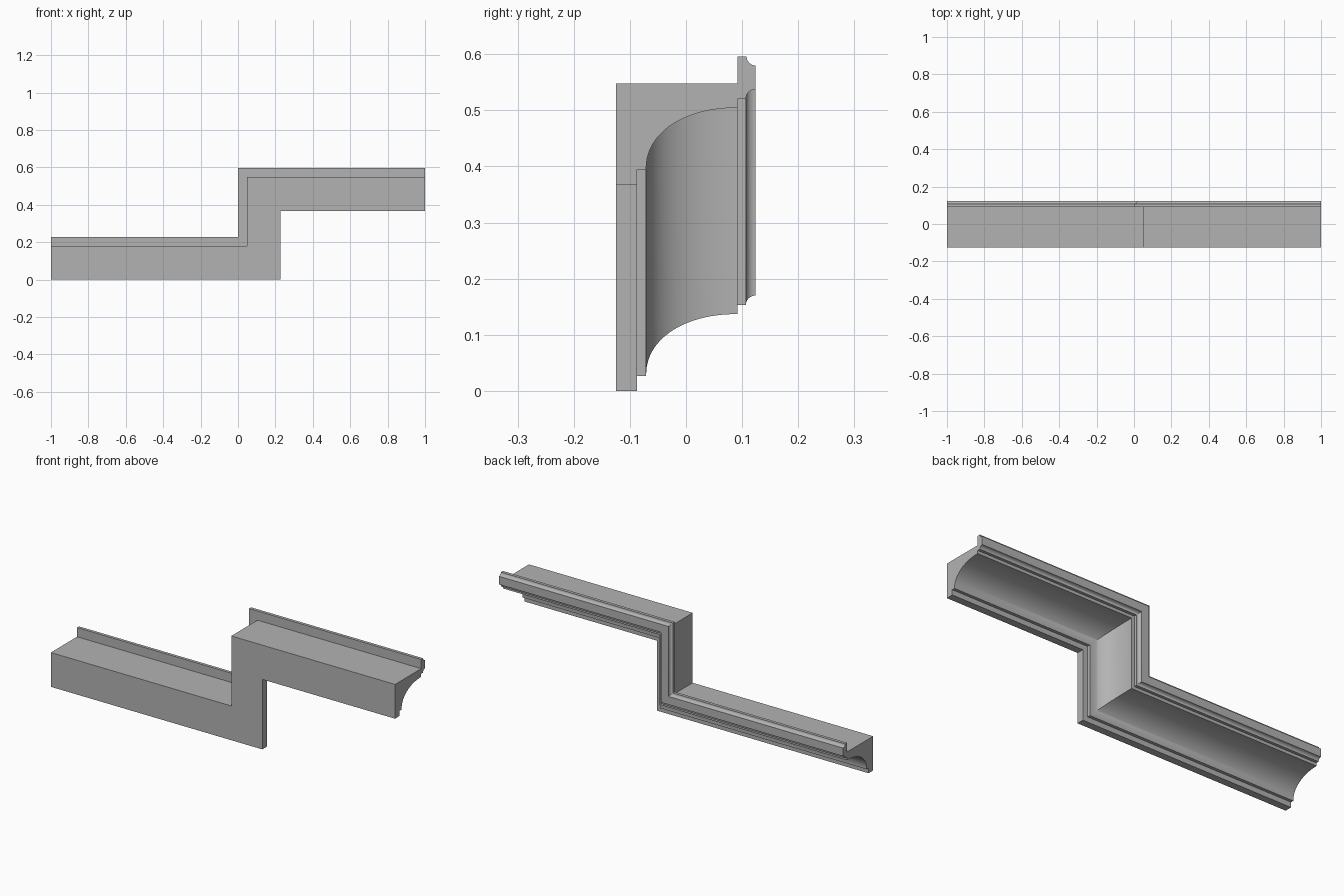
import bpy, bmesh
from math import sin, cos, pi, radians

cube = bpy.data.objects.get("Cube")
if cube:
    bpy.data.objects.remove(cube, do_unlink=True)

DEPTH = 0.2285   # width of the moulding across its run
RISE = 0.3675    # height of the step


def cove(y0, z0, y1, z1, steps, power=2.0):
    """Concave quarter curve: leaves the start upright, arrives level."""
    e = 2 / power
    return [(y1 - (y1 - y0) * cos(t) ** e, z0 + (z1 - z0) * sin(t) ** e)
            for t in (pi / 2 * i / steps for i in range(steps + 1))]


# Cross-section as (y, distance from the lower edge)
profile = [(-0.125, 0), (-0.087, 0), (-0.087, 0.027), (-0.071, 0.027)]
profile += cove(-0.071, 0.0285, 0.092, 0.137, 28, 2.12)
profile += [(0.092, 0.153), (0.107, 0.153)]
profile += cove(0.107, 0.1545, 0.124, 0.17, 8)
profile += reversed(cove(0.108, DEPTH, 0.124, 0.2125, 8))
profile += [(0.092, DEPTH), (0.092, 0.18), (-0.125, 0.18)]


def station_points(d):
    """Mitred path of the step for a line at distance d from the edge."""
    x = DEPTH - d
    return [(-1, d), (x, d), (x, RISE + d), (1, RISE + d)]


# Sweep the cross-section along the stepped path
bm = bmesh.new()
lines = [[bm.verts.new((x, y, z)) for x, z in station_points(d)]
         for y, d in profile]
for i, a in enumerate(lines):
    b = lines[(i + 1) % len(lines)]
    for k in range(3):
        bm.faces.new((a[k], a[k + 1], b[k + 1], b[k]))

# Close both ends
for k in (0, -1):
    bm.faces.new([line[k] for line in lines])
bmesh.ops.recalc_face_normals(bm, faces=bm.faces)

mesh = bpy.data.meshes.new("stepped_moulding")
bm.to_mesh(mesh)
bm.free()
moulding = bpy.data.objects.new("stepped_moulding", mesh)
bpy.context.collection.objects.link(moulding)

# Plain grey finish
grey = bpy.data.materials.new("plain grey")
grey.use_nodes = True
colour = (0.45, 0.45, 0.45, 1)
grey.diffuse_color = colour
grey.node_tree.nodes["Principled BSDF"].inputs["Base Color"].default_value = colour
mesh.materials.append(grey)

# Smooth coves with crisp arrises
bpy.ops.object.select_all(action="DESELECT")
moulding.select_set(True)
bpy.context.view_layer.objects.active = moulding
bpy.ops.object.shade_smooth_by_angle(angle=radians(30))
